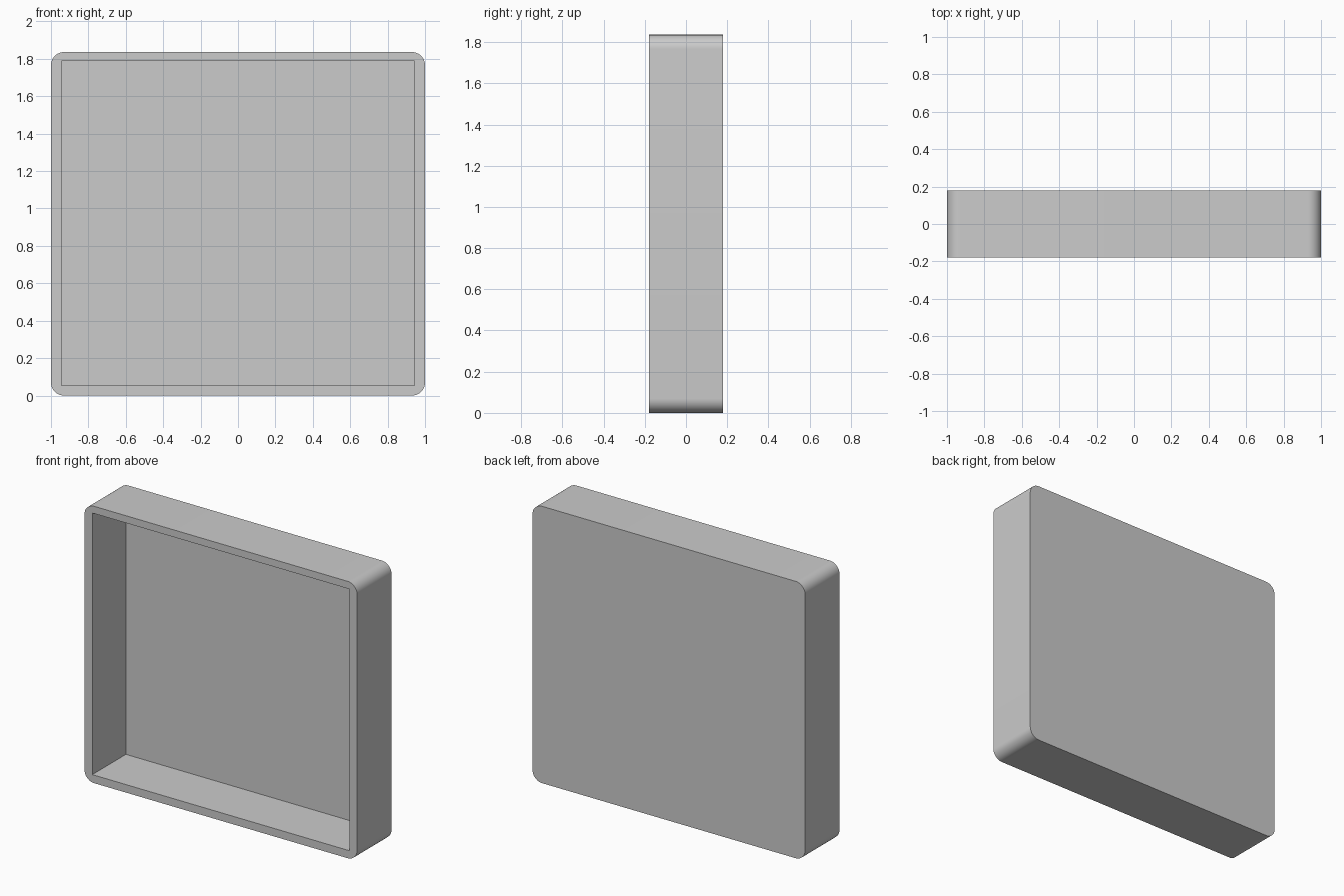
import bpy
import bmesh
import math
from mathutils import Matrix, Vector

if "Cube" in bpy.data.objects:
    bpy.data.objects.remove(bpy.data.objects["Cube"])

WIDTH, DEPTH, HEIGHT = 2.0, 0.36, 1.836
CORNER = 0.07
INNER_X, INNER_Z0, INNER_Z1 = 0.943, 0.053, 1.788
BACK = 0.008


def box(name, lo, hi, corner=0.0):
    """Box between two corners, optionally rounding the edges along y."""
    lo, hi = Vector(lo), Vector(hi)
    bm = bmesh.new()
    bmesh.ops.create_cube(bm, size=1)
    size = hi - lo
    bm.transform(Matrix.Translation((lo + hi) / 2) @ Matrix.Diagonal((*size, 1)))
    if corner:
        edges = [e for e in bm.edges
                 if abs(e.verts[0].co.y - e.verts[1].co.y) > size.y * 0.5]
        bmesh.ops.bevel(bm, geom=edges, offset=corner, segments=12,
                        profile=0.5, affect='EDGES')
    mesh = bpy.data.meshes.new(name)
    bm.to_mesh(mesh)
    bm.free()
    obj = bpy.data.objects.new(name, mesh)
    bpy.context.collection.objects.link(obj)
    return obj


# Outer body with rounded corners
tray = box("open_tray", (-WIDTH / 2, -DEPTH / 2, 0),
           (WIDTH / 2, DEPTH / 2, HEIGHT), CORNER)

# Deep square recess, open at the front, leaving a thin back panel
cutter = box("recess_cutter", (-INNER_X, -DEPTH, INNER_Z0),
             (INNER_X, DEPTH / 2 - BACK, INNER_Z1))
cutter.hide_render = True

cut = tray.modifiers.new("recess", 'BOOLEAN')
cut.operation = 'DIFFERENCE'
cut.solver = 'EXACT'
cut.object = cutter

bpy.ops.object.select_all(action='DESELECT')
tray.select_set(True)
bpy.context.view_layer.objects.active = tray
bpy.ops.object.modifier_apply(modifier=cut.name)
bpy.data.objects.remove(cutter)

# Smooth rounded corners, crisp rims
bpy.ops.object.shade_smooth_by_angle(angle=math.radians(30))
